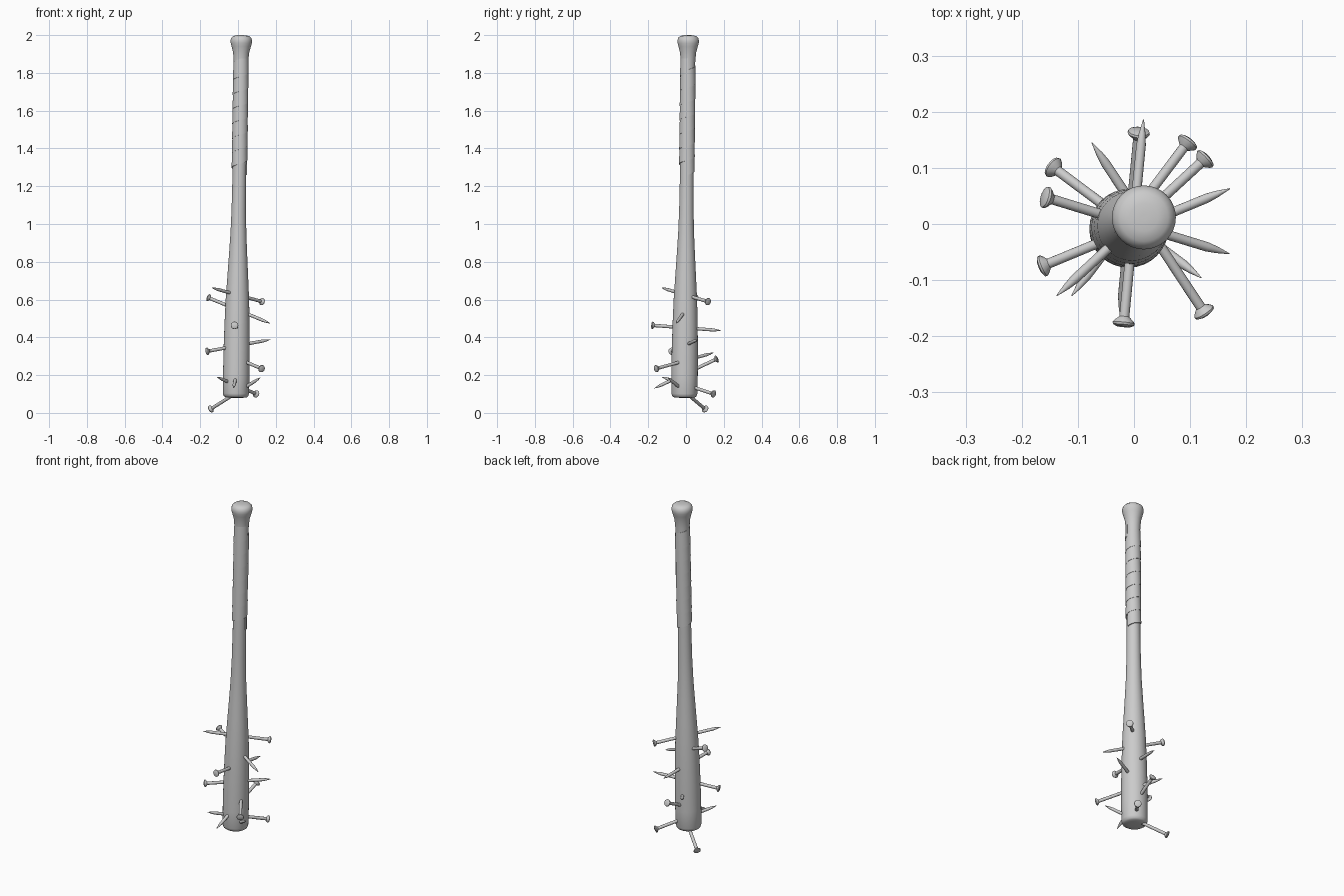
import bpy, math
from mathutils import Vector

if "Cube" in bpy.data.objects:
    bpy.data.objects.remove(bpy.data.objects["Cube"])

BASE = Vector((-0.011, -0.009, 0.08))
TOP = Vector((0.018, 0.012, 2.0))
AXIS = (TOP - BASE).normalized()


def add_mesh(name, verts, faces, start, direction, angle=40):
    """Make a smooth object whose local z runs along direction."""
    me = bpy.data.meshes.new(name)
    me.from_pydata(verts, [], faces)
    ob = bpy.data.objects.new(name, me)
    bpy.context.collection.objects.link(ob)
    ob.rotation_mode = 'QUATERNION'
    ob.rotation_quaternion = Vector((0, 0, 1)).rotation_difference(direction)
    ob.location = start
    bpy.ops.object.select_all(action='DESELECT')
    ob.select_set(True)
    bpy.context.view_layer.objects.active = ob
    bpy.ops.object.shade_smooth_by_angle(angle=math.radians(angle))
    return ob


def lathe(name, profile, sides, start, direction):
    """Revolve (radius, height) points, given from bottom to top."""
    verts, faces = [], []
    for r, z in profile:
        for i in range(sides):
            a = 2 * math.pi * i / sides
            verts.append((r * math.cos(a), r * math.sin(a), z))
    for k in range(len(profile) - 1):
        for i in range(sides):
            j = (i + 1) % sides
            faces.append((k * sides + i, k * sides + j,
                          (k + 1) * sides + j, (k + 1) * sides + i))
    faces.append(tuple(reversed(range(sides))))
    last = (len(profile) - 1) * sides
    faces.append(tuple(range(last, last + sides)))
    return add_mesh(name, verts, faces, start, direction)


# Wooden bat: barrel at the bottom, knob at the top (heights are world z)
bat = [(0.030, 0.080), (0.055, 0.082), (0.064, 0.088), (0.069, 0.102),
       (0.070, 0.20), (0.069, 0.35), (0.066, 0.48), (0.062, 0.60),
       (0.055, 0.72), (0.048, 0.84), (0.042, 0.95), (0.038, 1.08),
       (0.036, 1.25), (0.036, 1.60), (0.037, 1.82), (0.039, 1.87),
       (0.043, 1.91), (0.051, 1.94), (0.056, 1.958), (0.057, 1.972),
       (0.053, 1.986), (0.043, 1.995), (0.025, 1.9995), (0.006, 2.0)]
lathe("bat", [(r, z - BASE.z) for r, z in bat], 32, BASE, AXIS)

# Grip tape: overlapping helical strip with tilted ends
turns, seg, z0, z1, width = 7, 32, 1.26, 1.80, 0.095
verts, faces = [], []
n = turns * seg
for i in range(n + 1):
    a = 2 * math.pi * i / seg
    z = z0 + (z1 - z0) * i / n
    for r, dz in ((0.036, 0), (0.0415, 0), (0.0395, width), (0.036, width)):
        verts.append((r * math.cos(a), r * math.sin(a),
                      max(z + dz, z0) - BASE.z))
    if i:
        p, q = 4 * (i - 1), 4 * i
        for k in range(3):
            faces.append((p + k, q + k, q + k + 1, p + k + 1))
faces = [tuple(f) for f in faces] + [(3, 2, 1, 0), tuple(range(4 * n, 4 * n + 4))]
add_mesh("grip_tape", verts, faces, BASE, AXIS)

# Nails driven right through the barrel: head end, pointed end
nails = [((-0.148, 0.104, 0.018), (0.120, -0.096, 0.187)),
         ((-0.168, -0.077, 0.325), (0.171, 0.063, 0.388)),
         ((-0.162, 0.049, 0.612), (0.170, -0.053, 0.474)),
         ((-0.019, -0.183, 0.464), (0.017, 0.186, 0.436)),
         ((0.128, -0.162, 0.233), (-0.075, 0.145, 0.318)),
         ((0.131, 0.120, 0.588), (-0.138, -0.128, 0.662)),
         ((0.099, 0.150, 0.099), (-0.111, -0.128, 0.190)),
         ((0.009, 0.168, 0.288), (-0.024, -0.168, 0.130))]
for i, (head, tip) in enumerate(nails):
    head, tip = Vector(head), Vector(tip)
    d = tip - head
    L = d.length
    prof = [(0.012, 0.0), (0.019, 0.003), (0.020, 0.007), (0.017, 0.011),
            (0.009, 0.018), (0.0085, L - 0.045), (0.006, L - 0.025),
            (0.0008, L)]
    lathe("nail_%d" % (i + 1), prof, 14, head, d.normalized())
